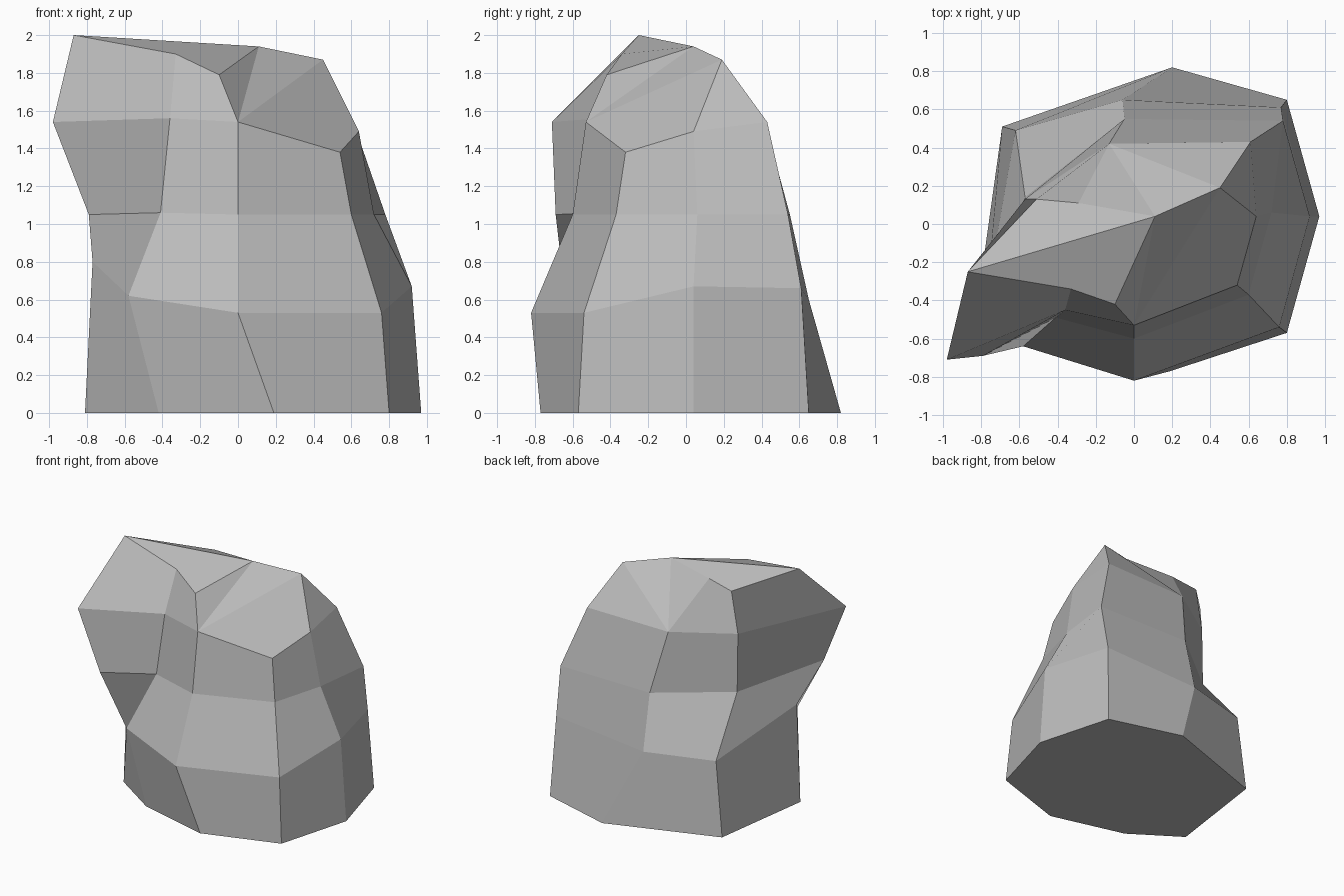
import bpy
import bmesh

# Remove only the default object
default_cube = bpy.data.objects.get("Cube")
if default_cube:
    bpy.data.objects.remove(default_cube, do_unlink=True)


def make_material(name, colour):
    """One flat colour for viewport and render."""
    material = bpy.data.materials.new(name)
    material.use_nodes = True
    material.diffuse_color = colour
    shader = material.node_tree.nodes["Principled BSDF"]
    shader.inputs["Base Color"].default_value = colour
    shader.inputs["Roughness"].default_value = 0.9
    return material


def add_ring(bm, points):
    """Add one cross-section, counter-clockwise from the front left corner."""
    return [bm.verts.new(point) for point in points]


def bridge(bm, lower, upper):
    """Join two cross-sections with a band of quads."""
    count = len(lower)
    for i in range(count):
        j = (i + 1) % count
        bm.faces.new((lower[i], lower[j], upper[j], upper[i]))


bm = bmesh.new()

# Cross-sections: ground, bulge, waist, shoulder
ground = add_ring(bm, [
    (.8, -.57, 0), (.97, .04, 0), (.8, .65, 0), (.2, .82, 0),
    (-.69, .51, 0), (-.81, -.35, 0), (-.42, -.61, 0), (.19, -.77, 0)])
bulge = add_ring(bm, [
    (.76, -.54, .53), (.92, .04, .67), (.77, .61, .66), (-.06, .65, .6),
    (-.62, .49, .61), (-.77, -.36, .8), (-.58, -.64, .62), (0, -.82, .53)])
waist = add_ring(bm, [
    (.6, -.37, 1.05), (.72, .06, 1.05), (.78, .54, 1.05), (-.05, .55, 1.05),
    (-.57, .14, 1.04), (-.79, -.69, 1.05), (-.41, -.49, 1.06), (0, -.6, 1.05)])
shoulder = add_ring(bm, [
    (.54, -.32, 1.38), (.64, .04, 1.49), (.61, .43, 1.54), (-.13, .42, 1.53),
    (-.57, .13, 1.52), (-.98, -.71, 1.54), (-.36, -.45, 1.56), (0, -.53, 1.54)])

# Side bands and underside
rings = [ground, bulge, waist, shoulder]
for lower, upper in zip(rings, rings[1:]):
    bridge(bm, lower, upper)
bm.faces.new(list(reversed(ground)))

# Crest corners
peak = bm.verts.new((-.87, -.25, 2))
brow = bm.verts.new((-.33, -.34, 1.9))
brow_end = bm.verts.new((-.1, -.42, 1.79))
ridge = bm.verts.new((.11, .04, 1.94))
ridge_end = bm.verts.new((.45, .19, 1.87))
notch = bm.verts.new((-.29, .11, 1.9))
back_crest = bm.verts.new((-.51, .13, 1.86))

(front_left, left, back_left, back,
 back_right, right, front_right, front) = shoulder

# Crest facets
for facet in (
    (right, front_right, brow, peak),
    (front_right, front, brow_end, brow),
    (peak, brow, brow_end, ridge),
    (ridge, brow_end, front),
    (ridge, front, ridge_end),
    (front, front_left, left, ridge_end),
    (left, back_left, ridge_end),
    (back_left, back, ridge_end),
    (back, ridge, ridge_end),
    (back, notch, ridge),
    (back, back_right, back_crest, notch),
    (back_right, right, peak, back_crest),
    (peak, ridge, notch, back_crest),
):
    bm.faces.new(facet)

bmesh.ops.recalc_face_normals(bm, faces=bm.faces)

# Boulder object, flat shaded
mesh = bpy.data.meshes.new("boulder")
bm.to_mesh(mesh)
bm.free()
mesh.materials.append(make_material("stone grey", (.5, .5, .5, 1)))
boulder = bpy.data.objects.new("boulder", mesh)
bpy.context.collection.objects.link(boulder)
